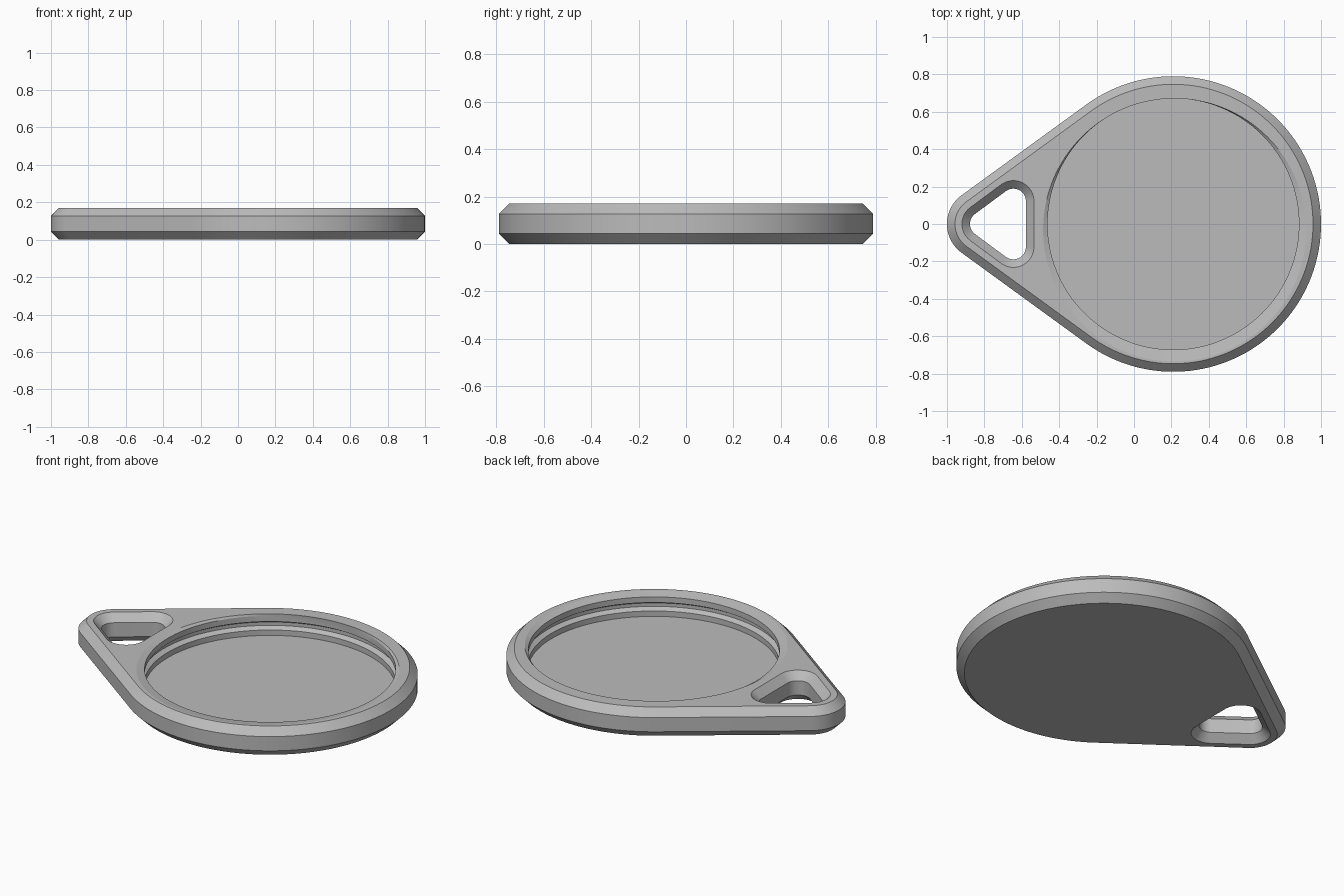
import bpy
import bmesh
from math import cos, sin, pi, asin
from mathutils import Vector

old = bpy.data.objects.get("Cube")
if old:
    bpy.data.objects.remove(old, do_unlink=True)

HEIGHT = 0.17
BEVEL = 0.043
FLOOR = 0.043
DISC = (0.21, 0.0)

grey = bpy.data.materials.new("plain grey")
grey.use_nodes = True
colour = (0.5, 0.5, 0.5, 1)
grey.diffuse_color = colour
grey.node_tree.nodes["Principled BSDF"].inputs["Base Color"].default_value = colour


def arc(centre, radius, start, end, steps):
    """Points on an arc, both ends included."""
    angles = [start + (end - start) * i / steps for i in range(steps + 1)]
    return [(centre[0] + radius * cos(a), centre[1] + radius * sin(a)) for a in angles]


def teardrop(inset):
    """Large and small circle joined by their tangents."""
    big, small, tip = 0.79, 0.19, -0.81
    a = pi / 2 + asin((big - small) / (DISC[0] - tip))
    return (arc(DISC, big - inset, -a, a, 96)
            + arc((tip, 0), small - inset, a, 2 * pi - a, 24))


def triangle(grow):
    """Rounded triangle of the loop hole."""
    r = 0.067 + grow
    a = 0.7 * pi
    return (arc((-0.645, -0.122), r, -a, 0, 16)
            + arc((-0.645, 0.122), r, 0, a, 16)
            + arc((-0.81, 0), r, a, 2 * pi - a, 12))


def circle(radius, centre=DISC):
    return arc(centre, radius, 0, 2 * pi, 128)[:-1]


bm = bmesh.new()


def loft(sections):
    """Skin a list of (outline, z); return the edges of the first and last."""
    rings = [[bm.verts.new(Vector((x, y, z))) for x, y in pts] for pts, z in sections]
    for low, high in zip(rings, rings[1:]):
        for i in range(len(low)):
            j = (i + 1) % len(low)
            bm.faces.new((low[i], low[j], high[j], high[i]))

    def border(ring):
        return [bm.edges.get((v, ring[i - 1])) for i, v in enumerate(ring)]
    return border(rings[0]), border(rings[-1]), rings[-1]


def bevelled(shape, sign):
    return loft([(shape(BEVEL), 0), (shape(0), BEVEL),
                 (shape(0), HEIGHT - BEVEL), (shape(BEVEL), HEIGHT)])


# Outer rim and loop hole, both bevelled above and below
rim_low, rim_top, _ = bevelled(teardrop, 1)
hole_low, hole_top, _ = bevelled(triangle, -1)

# Round recess with a sloped lip and a snap groove
lip, _, floor_ring = loft([
    (circle(0.703, (0.217, -0.032)), HEIGHT),
    (circle(0.672), 0.158),
    (circle(0.672), 0.125),
    (circle(0.698), 0.11),
    (circle(0.698), 0.09),
    (circle(0.672), 0.075),
    (circle(0.672), FLOOR),
])
bm.faces.new(floor_ring)

# Flat top and underside
bmesh.ops.triangle_fill(bm, edges=rim_top + hole_top + lip, use_beauty=True,
                        normal=(0, 0, 1))
bmesh.ops.triangle_fill(bm, edges=rim_low + hole_low, use_beauty=True,
                        normal=(0, 0, -1))
bmesh.ops.recalc_face_normals(bm, faces=bm.faces)

mesh = bpy.data.meshes.new("tag_body")
bm.to_mesh(mesh)
bm.free()
mesh.materials.append(grey)
tag = bpy.data.objects.new("tag_body", mesh)
bpy.context.collection.objects.link(tag)
bpy.ops.object.select_all(action='DESELECT')
tag.select_set(True)
bpy.context.view_layer.objects.active = tag
bpy.ops.object.shade_smooth_by_angle(angle=0.18)
